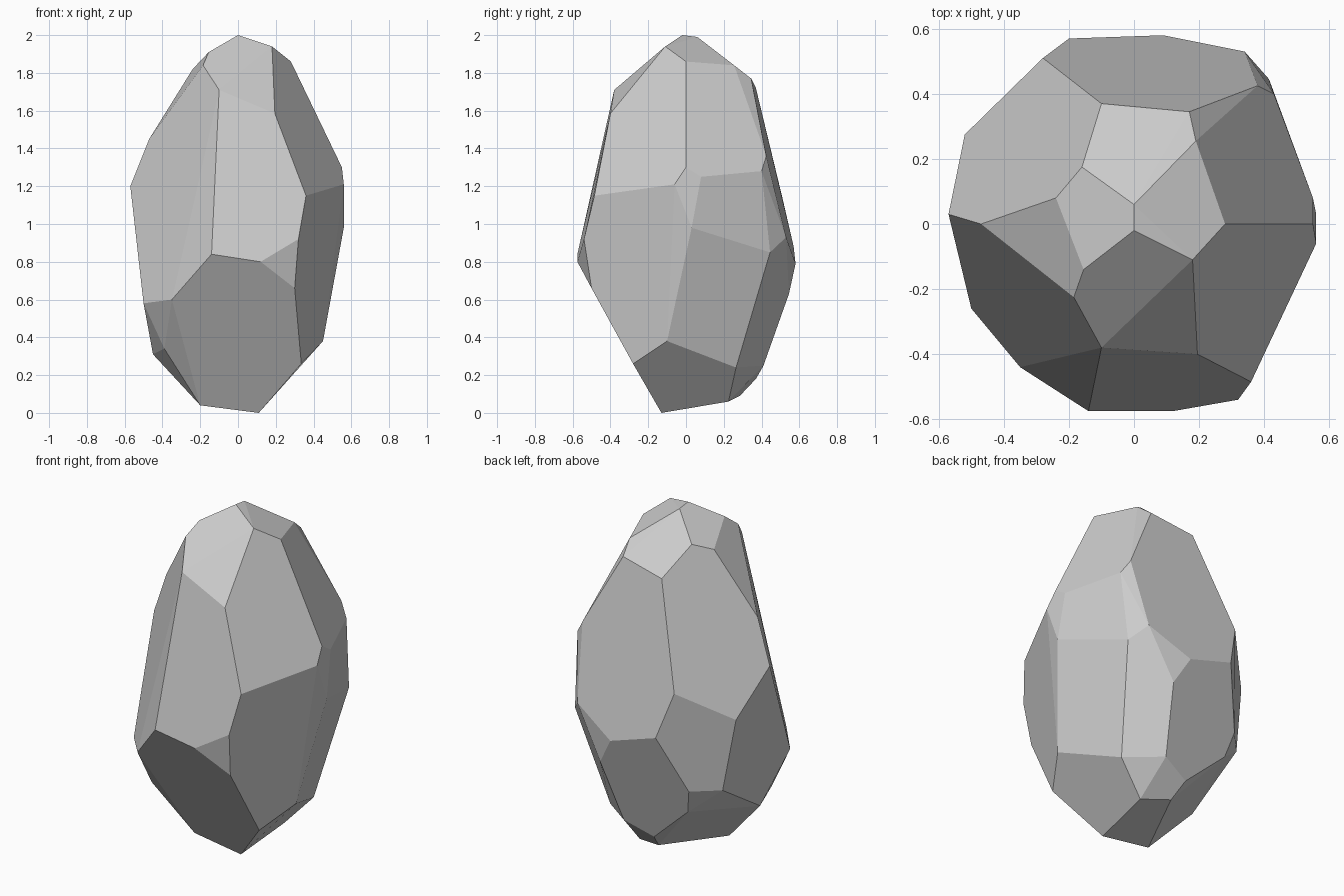
import bpy, bmesh, math

# Corner points of the faceted stone, grouped by level
crown = [(0, -.02, 2), (0, .06, 1.99), (.18, -.11, 1.94), (.28, 0, 1.86),
         (.19, .255, 1.84), (.17, .345, 1.77), (-.1, .37, 1.72), (-.16, .175, 1.865),
         (-.24, .08, 1.82), (-.155, -.14, 1.91), (-.185, -.225, 1.84),
         (-.1, -.38, 1.71), (.195, -.4, 1.585), (-.47, 0, 1.45)]

waist = [(-.57, .03, 1.2), (-.52, .275, .96), (-.28, .51, 1.14), (.38, .425, 1.36),
         (.43, .4, 1.28), (.55, .08, 1.25), (.55, 0, 1.3), (.56, -.06, 1.21),
         (.36, -.485, 1.15), (.32, -.54, .92), (.12, -.575, .8), (-.14, -.575, .84),
         (.56, .03, .98), (.34, .53, .93), (.415, .445, .85), (.09, .58, .79),
         (-.2, .57, .88)]

base = [(.3, -.5, .66), (-.35, -.44, .6), (-.5, -.26, .58), (-.39, -.25, .34),
        (-.45, -.05, .31), (-.457, .31, .54), (-.33, .445, .55), (-.295, .405, .405),
        (-.05, .37, .18), (.12, .41, .25), (.18, .545, .63), (.31, .265, .24),
        (.45, -.1, .38), (.335, -.28, .26), (.11, -.13, 0), (-.2, -.12, .04),
        (-.02, .285, .09), (.145, .225, .06)]

# Shrink-wrap the corners into one convex stone
bm = bmesh.new()
for p in crown + waist + base:
    bm.verts.new(p)
hull = bmesh.ops.convex_hull(bm, input=bm.verts)
loose = [v for v in bm.verts if not v.link_faces]
bmesh.ops.delete(bm, geom=loose, context='VERTS')

# Merge nearly coplanar triangles into broad flat facets
bmesh.ops.dissolve_limit(bm, angle_limit=math.radians(6),
                         verts=bm.verts, edges=bm.edges)
bmesh.ops.recalc_face_normals(bm, faces=bm.faces)

mesh = bpy.data.meshes.new("rock")
bm.to_mesh(mesh)
bm.free()
rock = bpy.data.objects.new("rock", mesh)
bpy.context.collection.objects.link(rock)
